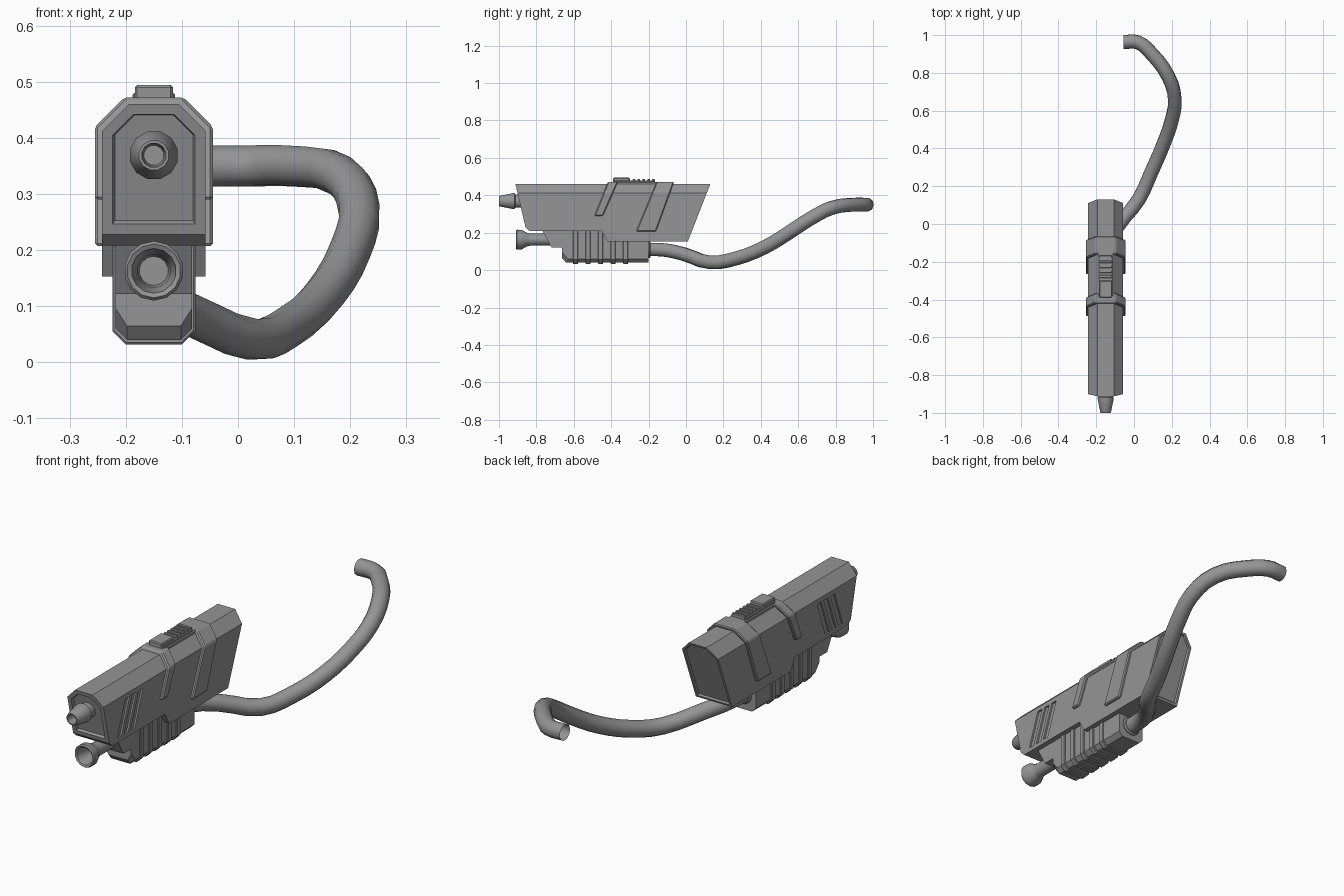
import bpy, bmesh, math
from mathutils import Vector

cube = bpy.data.objects.get("Cube")
if cube:
    bpy.data.objects.remove(cube, do_unlink=True)

CX = -0.15  # centre line of the body

grey = bpy.data.materials.new("grey")
grey.use_nodes = True
grey.diffuse_color = (0.3, 0.3, 0.3, 1)
grey.node_tree.nodes["Principled BSDF"].inputs["Base Color"].default_value = (0.3, 0.3, 0.3, 1)


def finish(name, bm, smooth=False):
    bmesh.ops.recalc_face_normals(bm, faces=bm.faces)
    mesh = bpy.data.meshes.new(name)
    bm.to_mesh(mesh)
    bm.free()
    ob = bpy.data.objects.new(name, mesh)
    bpy.context.collection.objects.link(ob)
    mesh.materials.append(grey)
    if smooth:
        bpy.ops.object.select_all(action='DESELECT')
        ob.select_set(True)
        bpy.context.view_layer.objects.active = ob
        bpy.ops.object.shade_smooth_by_angle(angle=math.radians(40))
    return ob


def prism(profile, half, x=CX):
    """Extrude a (y, z) side profile across the width."""
    bm = bmesh.new()
    sides = [[bm.verts.new((x + s * half, y, z)) for y, z in profile] for s in (-1, 1)]
    for ring in sides:
        bm.faces.new(ring)
    n = len(profile)
    for i in range(n):
        j = (i + 1) % n
        bm.faces.new((sides[0][i], sides[0][j], sides[1][j], sides[1][i]))
    bmesh.ops.recalc_face_normals(bm, faces=bm.faces)
    return bm


def chamfer(bm, width, rule):
    edges = [e for e in bm.edges if rule(e.verts[0].co, e.verts[1].co)]
    bmesh.ops.bevel(bm, geom=edges, offset=width, segments=1, affect='EDGES')


def along_y(a, b):
    return abs(a.x - b.x) < 0.001


def box(name, half, y0, y1, z0, z1, bevel=0):
    bm = prism([(y0, z0), (y1, z0), (y1, z1), (y0, z1)], half)
    if bevel:
        chamfer(bm, bevel, lambda a, b: True)
    return finish(name, bm)


def lathe(name, profile, z, sides=12):
    """Turn a (radius, y) profile about a front-to-back axis."""
    bm = bmesh.new()
    rings = []
    for r, y in profile:
        angles = [2 * math.pi * (k + 0.5) / sides for k in range(sides)]
        rings.append([bm.verts.new((CX + r * math.cos(a), y, z + r * math.sin(a))) for a in angles])
    for a, b in zip(rings, rings[1:]):
        for k in range(sides):
            m = (k + 1) % sides
            bm.faces.new((a[k], a[m], b[m], b[k]))
    bm.faces.new(rings[0])
    bm.faces.new(rings[-1])
    return finish(name, bm, smooth=True)


# Main housing: chamfered roof, recessed front and rear faces
bm = prism([(-0.912, 0.46), (-0.858, 0.228), (-0.835, 0.208), (-0.45, 0.208),
            (-0.42, 0.153), (0.01, 0.153), (0.13, 0.46)], 0.0925)
chamfer(bm, 0.048, lambda a, b: along_y(a, b) and min(a.z, b.z) > 0.45)
bm.normal_update()
for direction, rim, depth in ((-1, 0.019, 0.012), (1, 0.01, 0.008)):
    face = max(bm.faces, key=lambda f: f.normal.y * direction)
    bmesh.ops.inset_individual(bm, faces=[face], thickness=rim, use_even_offset=True)
    bmesh.ops.inset_individual(bm, faces=[face], thickness=0.004, depth=-depth, use_even_offset=True)
housing = finish("housing", bm)

# Slanted vent grooves on both flanks
for i in range(3):
    for side in (-1, 1):
        y = -0.8 + 0.049 * i
        groove = finish("vent_cutter", prism(
            [(y, 0.228), (y + 0.03, 0.228), (y + 0.09, 0.39), (y + 0.06, 0.39)],
            0.01, CX + side * 0.0945))
        groove.hide_render = True
        mod = housing.modifiers.new("vent", 'BOOLEAN')
        mod.operation = 'DIFFERENCE'
        mod.solver = 'EXACT'
        mod.object = groove
        bpy.context.view_layer.objects.active = housing
        bpy.ops.object.modifier_apply(modifier=mod.name)
        bpy.data.objects.remove(groove, do_unlink=True)


# Raised straps that lean with the housing
def strap(name, bottom, top, z0, z1=0.472):
    bm = prism([(bottom[0], z0), (bottom[1], z0), (top[1], z1), (top[0], z1)], 0.105)
    chamfer(bm, 0.052, lambda a, b: along_y(a, b) and min(a.z, b.z) > z1 - 0.01)
    chamfer(bm, 0.005, lambda a, b: min(a.z, b.z) > z0 - 0.001)
    return finish(name, bm)


strap("front_strap", (-0.49, -0.444), (-0.417, -0.364), 0.29)
strap("rear_strap", (-0.267, -0.16), (-0.157, -0.064), 0.207)

# Sliding switch on the roof
box("switch_base", 0.043, -0.4, -0.1, 0.45, 0.472, 0.004)
box("switch_rail", 0.038, -0.385, -0.17, 0.46, 0.48, 0.003)
box("switch_button", 0.034, -0.39, -0.3, 0.465, 0.494, 0.004)
for i in range(5):
    y = -0.285 + 0.026 * i
    box("switch_ridge", 0.034, y, y + 0.014, 0.47, 0.487, 0.002)

# Lower grip with chamfered underside
bm = prism([(-0.768, 0.21), (-0.72, 0.122), (-0.663, 0.122), (-0.663, 0.065),
            (-0.642, 0.04), (-0.2, 0.04), (-0.2, 0.21)], 0.068)
chamfer(bm, 0.02, lambda a, b: along_y(a, b) and max(a.z, b.z) < 0.07)
finish("grip", bm)

# Ribs wrapped round the grip
for i in range(5):
    y = -0.604 + 0.067 * i
    bm = prism([(y, 0.032), (y + 0.027, 0.032), (y + 0.027, 0.21), (y, 0.21)], 0.074)
    chamfer(bm, 0.024, lambda a, b: along_y(a, b) and max(a.z, b.z) < 0.04)
    chamfer(bm, 0.003, lambda a, b: not along_y(a, b) or a.z != b.z)
    finish("grip_rib", bm)

# Hollow upper nozzle and flared lower nozzle
lathe("upper_nozzle", [(0.036, -0.87), (0.036, -0.912), (0.044, -0.918), (0.044, -0.925),
                       (0.03, -0.994), (0.027, -1.0), (0.022, -1.0), (0.018, -0.95)], 0.369)
lathe("lower_nozzle", [(0.032, -0.70), (0.032, -0.83), (0.036, -0.85), (0.052, -0.878),
                       (0.053, -0.904), (0.048, -0.91), (0.04, -0.906), (0.03, -0.86),
                       (0.026, -0.80)], 0.163, 14)

# Collar and flexible hose
lathe("hose_collar", [(0.046, -0.22), (0.046, -0.195), (0.04, -0.19)], 0.11, 14)
path = [(-0.15, -0.22, 0.11), (-0.145, -0.12, 0.108), (-0.085, -0.01, 0.085),
        (0.025, 0.13, 0.041), (0.09, 0.27, 0.063), (0.155, 0.42, 0.122),
        (0.2, 0.55, 0.2), (0.216, 0.66, 0.272), (0.182, 0.78, 0.333),
        (0.09, 0.905, 0.35), (0.02, 0.962, 0.35), (-0.055, 0.963, 0.35)]
curve = bpy.data.curves.new("hose", 'CURVE')
curve.dimensions = '3D'
curve.resolution_u = 3
curve.bevel_depth = 0.0375
curve.bevel_resolution = 3
spline = curve.splines.new('BEZIER')
spline.bezier_points.add(len(path) - 1)
for point, co in zip(spline.bezier_points, path):
    point.co = Vector(co)
    point.handle_left_type = point.handle_right_type = 'AUTO'
curve.materials.append(grey)
hose = bpy.data.objects.new("hose", curve)
bpy.context.collection.objects.link(hose)
